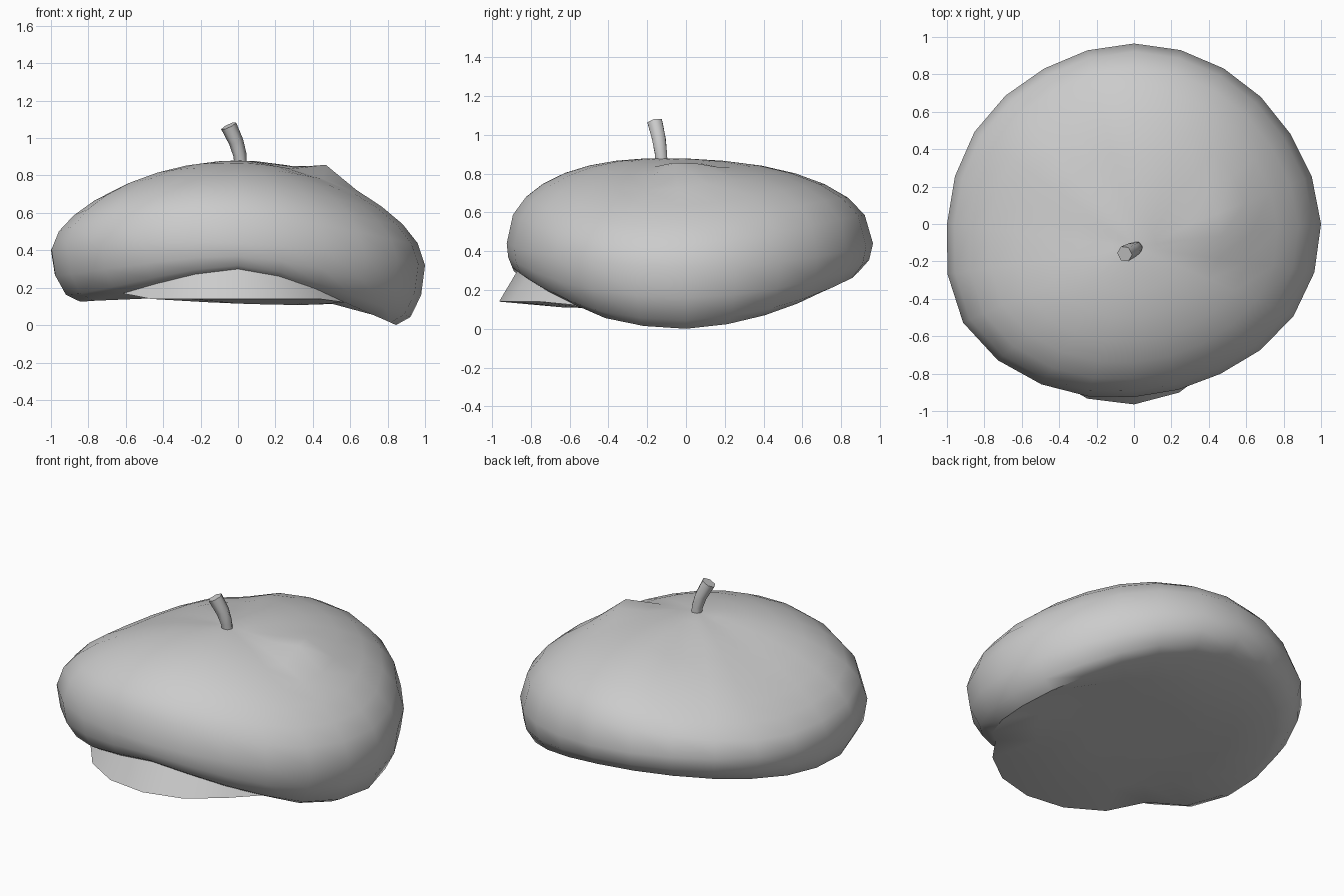
import bpy, bmesh, math
from mathutils import Vector

cube = bpy.data.objects.get("Cube")
if cube:
    bpy.data.objects.remove(cube)

# one felt colour for everything
felt = bpy.data.materials.new("grey_felt")
felt.use_nodes = True
colour = (0.6, 0.6, 0.6, 1)
felt.diffuse_color = colour
felt.node_tree.nodes["Principled BSDF"].inputs["Base Color"].default_value = colour

SIDES = 24
APEX = Vector((0, -0.12, 0.88))
# outline radius and rim height, every 30 degrees from +x
RADIUS = [1, .965, .96, .965, .96, .985, 1, 1.055, .99, .925, .925, .985]
RIM_Z = [0, .07, .19, .27, .265, .215, .14, .13, .22, .30, .195, .055]


def around(table, angle):
    """Smooth periodic lookup in a table spread around the circle."""
    s = angle / math.tau * len(table)
    i, t = int(math.floor(s)), s - math.floor(s)
    a, b, c, d = (table[(i + k) % len(table)] for k in (-1, 0, 1, 2))
    return b + t * (c - a) / 2 + t * t * (a - 2.5 * b + 2 * c - d / 2) \
        + t ** 3 * (1.5 * (b - c) + (d - a) / 2)


def loft(name, rings, start, end, angle):
    """Skin closed rings, with a fan to a pole at each end."""
    bm = bmesh.new()
    loops = [[bm.verts.new(p) for p in ring] for ring in rings]
    n = len(loops[0])
    first, last = bm.verts.new(start), bm.verts.new(end)
    for i in range(n):
        j = (i + 1) % n
        bm.faces.new((first, loops[0][i], loops[0][j]))
        for a, b in zip(loops, loops[1:]):
            bm.faces.new((a[i], b[i], b[j], a[j]))
        bm.faces.new((loops[-1][j], loops[-1][i], last))
    bmesh.ops.remove_doubles(bm, verts=bm.verts, dist=0.001)
    bmesh.ops.recalc_face_normals(bm, faces=bm.faces)
    mesh = bpy.data.meshes.new(name)
    bm.to_mesh(mesh)
    bm.free()
    mesh.materials.append(felt)
    obj = bpy.data.objects.new(name, mesh)
    bpy.context.collection.objects.link(obj)
    bpy.ops.object.select_all(action='DESELECT')
    obj.select_set(True)
    bpy.context.view_layer.objects.active = obj
    bpy.ops.object.shade_smooth_by_angle(angle=math.radians(angle))


def folds(p):
    """Raised fold on the left of the crown and a soft crease behind."""
    if p.y > -0.1:
        p.z += 0.07 * math.exp(-((p.x - 0.47) / 0.11) ** 2 - ((p.y + 0.07) / 0.25) ** 2)
    along = Vector((-0.42, 0.9))
    side = (p.x + 0.05) * along.y - p.y * along.x
    if 0.1 < p.y < 0.75:
        p.z -= 0.025 * math.exp(-(side / 0.1) ** 2)
    return p


def column(angle):
    """Points from the crown over the bulge to the rim, band and underside."""
    c, s, c2 = math.cos(angle), math.sin(angle), math.cos(2 * angle)
    out = Vector((c, s, 0))
    radius, rim_z = around(RADIUS, angle), around(RIM_Z, angle)
    front = max(0, -c2) if s < 0 else 0
    belly_z = 0.40 - 0.04 * c - 0.04 * c2
    power = 1.95 + 0.07 * c - 0.29 * c2 + 0.15 * math.sin(2 * angle)
    points = []
    # crown
    for f in (.12, .3, .47, .63, .77, .88, .96, 1):
        p = APEX.lerp(out * radius, f)
        p.z = belly_z + (APEX.z - belly_z) * (1 - f ** power) ** (1 / power)
        points.append(folds(p))
    # rolled lower edge
    rim = radius * (0.845 + 0.095 * front)
    for k in (1, 2, 3):
        t = k / 3 * math.pi / 2
        p = out * (rim + (radius - rim) * math.cos(t))
        p.z = belly_z + (rim_z - belly_z) * math.sin(t)
        points.append(p)
    # flared front band
    base = out * (rim + 0.095 * front)
    base.z = rim_z + (0.14 - rim_z) * min(1, front * 3)
    points.append(base)
    # shallow underside, tilted up towards the back and right
    for scale in (0.7, 0.35):
        p = base * scale
        p.z = 0.155 + (0.04 * s - 0.025 * c) * scale / 0.7
        points.append(p)
    return points


columns = [column(math.tau * i / SIDES) for i in range(SIDES)]
loft("cap_body", list(zip(*columns)), APEX, (0, 0, 0.155), 42)

# curved stem on the crown
path = [Vector(p) for p in ((0.015, -.125, .84), (0.01, -.13, .91),
                            (-0.01, -.14, .98), (-0.05, -.16, 1.065))]
stem_rings = []
for i, p in enumerate(path):
    tangent = path[min(i + 1, 3)] - path[max(i - 1, 0)]
    turn = tangent.to_track_quat('Z', 'Y')
    size = 0.032 + 0.004 * i
    stem_rings.append([p + turn @ Vector((size * math.cos(a), size * math.sin(a), 0))
                       for a in (math.tau * k / 6 for k in range(6))])
loft("stem", stem_rings, path[0], path[-1], 65)
